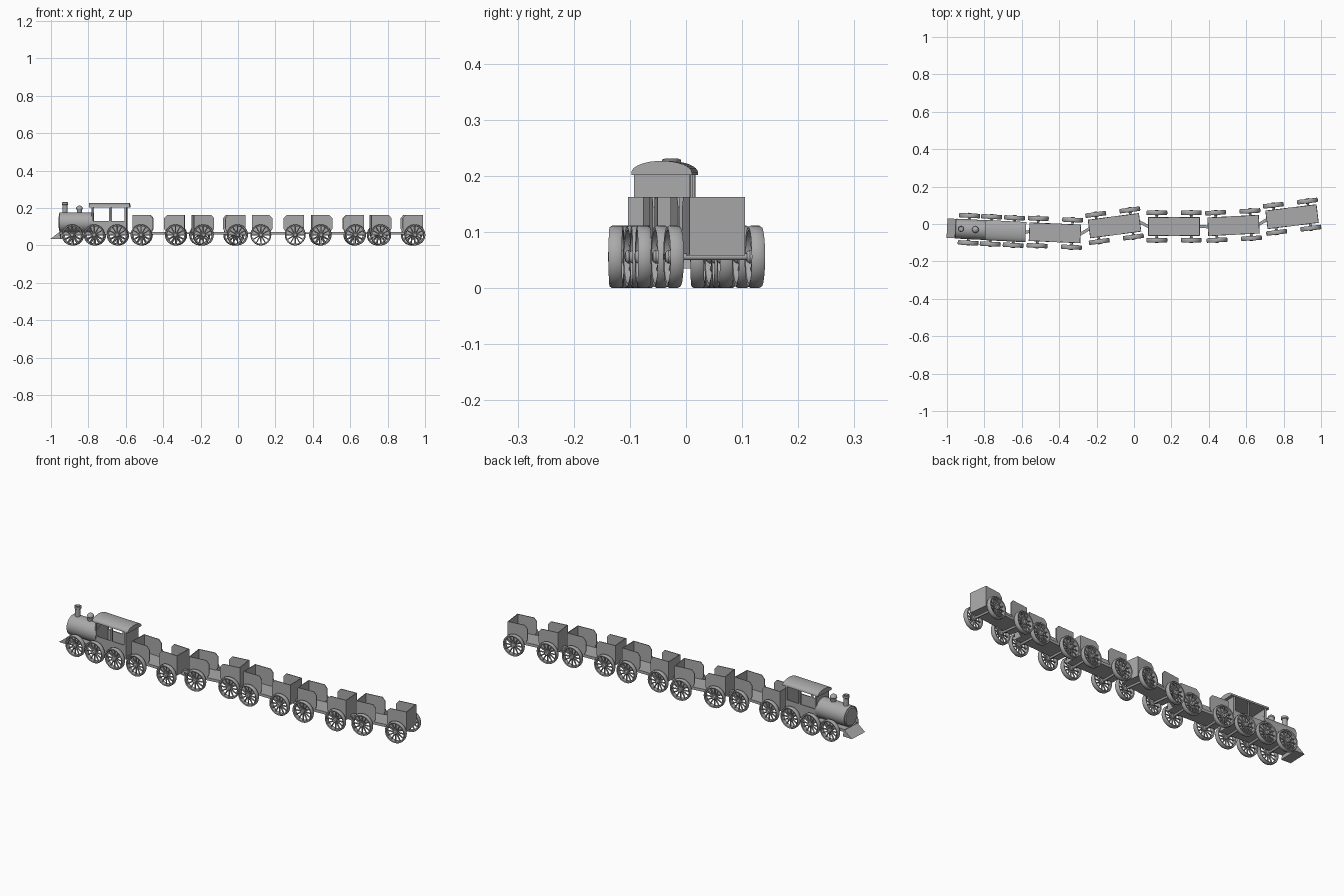
import bpy, bmesh
from math import radians, pi, cos, sin
from mathutils import Matrix, Vector

if "Cube" in bpy.data.objects:
    bpy.data.objects.remove(bpy.data.objects["Cube"])

grey = bpy.data.materials.new("plain_grey")
grey.use_nodes = True
COL = (0.4, 0.4, 0.4, 1)
grey.diffuse_color = COL
grey.node_tree.nodes["Principled BSDF"].inputs["Base Color"].default_value = COL


def mesh_from(name, bm):
    bmesh.ops.recalc_face_normals(bm, faces=bm.faces)
    me = bpy.data.meshes.new(name)
    bm.to_mesh(me)
    bm.free()
    me.materials.append(grey)
    me.shade_smooth()
    me.set_sharp_from_angle(angle=radians(35))
    return me


def place(name, me, frame):
    ob = bpy.data.objects.new(name, me)
    ob.matrix_world = frame
    bpy.context.collection.objects.link(ob)
    return ob


def box(bm, x0, x1, y0, y1, z0, z1):
    size = Matrix.Diagonal((x1 - x0, y1 - y0, z1 - z0, 1))
    mid = Matrix.Translation(((x0 + x1) / 2, (y0 + y1) / 2, (z0 + z1) / 2))
    bmesh.ops.create_cube(bm, size=1, matrix=mid @ size)


def prism(bm, pts, direction):
    """Extrude a closed outline along a direction."""
    f = bm.faces.new([bm.verts.new(p) for p in pts])
    new = bmesh.ops.extrude_face_region(bm, geom=[f], use_keep_orig=True)["geom"]
    bmesh.ops.translate(bm, vec=direction, verts=[v for v in new if isinstance(v, bmesh.types.BMVert)])


def lathe(bm, profile, frame, steps=32):
    """Revolve (radius, height) points around the frame's z axis."""
    verts = [bm.verts.new(frame @ Vector((r, 0, h))) for r, h in profile]
    edges = [bm.edges.new(p) for p in zip(verts, verts[1:])]
    bmesh.ops.spin(bm, geom=verts + edges, cent=frame.translation, axis=frame.col[2].xyz,
                   angle=2 * pi, steps=steps, use_merge=True)
    bmesh.ops.remove_doubles(bm, verts=bm.verts, dist=1e-5)


def frame_at(x, y, deg):
    return Matrix.Translation((x, y, 0)) @ Matrix.Rotation(radians(deg), 4, 'Z')


WHEEL_R = 0.056
TRACK = 0.073
FLOOR_Z, DECK_Z = 0.058, 0.072


def wheel_mesh():
    bm = bmesh.new()
    turn = Matrix.Rotation(pi / 2, 4, 'X')
    r = WHEEL_R
    # rounded rim
    lathe(bm, [(r - .009, -.011), (r - .003, -.012), (r, -.007), (r, .007),
               (r - .003, .012), (r - .009, .011), (r - .009, -.011)], turn)
    # hub
    lathe(bm, [(0, -.015), (.008, -.015), (.012, -.01), (.012, .01), (.008, .015), (0, .015)], turn, 16)
    # spokes
    for i in range(12):
        m = Matrix.Rotation(i * pi / 6, 4, 'Y') @ Matrix.Translation((0, 0, .029))
        bmesh.ops.create_cone(bm, segments=6, radius1=.004, radius2=.0032, depth=.042,
                              cap_ends=True, matrix=m)
    return mesh_from("wheel", bm)


def axle_mesh():
    bm = bmesh.new()
    bmesh.ops.create_cone(bm, segments=12, radius1=.006, radius2=.006, depth=2 * TRACK,
                          cap_ends=True, matrix=Matrix.Rotation(pi / 2, 4, 'X'))
    return mesh_from("axle", bm)


WHEEL, AXLE = wheel_mesh(), axle_mesh()


def wheel_pair(name, frame, x):
    place(name + "_axle", AXLE, frame @ Matrix.Translation((x, 0, WHEEL_R)))
    for side, s in (("left", 1), ("right", -1)):
        place(f"{name}_wheel_{side}", WHEEL, frame @ Matrix.Translation((x, s * TRACK, WHEEL_R)))


# Wagon: flat deck, end walls and notched side panels
CAR_L, CAR_W, CAR_TOP, T = 0.138, 0.05, 0.163, 0.004


def wagon_mesh():
    bm = bmesh.new()
    box(bm, -CAR_L, CAR_L, -CAR_W, CAR_W, FLOOR_Z, DECK_Z)
    for e in (-1, 1):
        xa, xb = sorted((e * CAR_L, e * (CAR_L - T)))
        box(bm, xa, xb, -CAR_W, CAR_W, DECK_Z, CAR_TOP)
        outline = [(CAR_L, DECK_Z), (CAR_L, CAR_TOP), (.046, CAR_TOP), (.03, CAR_TOP - .018),
                   (.03, DECK_Z + .018), (.04, DECK_Z)]
        for s in (-1, 1):
            prism(bm, [(e * x, s * CAR_W, z) for x, z in outline], (0, -s * T, 0))
    return mesh_from("wagon_body", bm)


WAGON = wagon_mesh()
wagons = [(-.423, -.047, -2.5), (-.104, -.009, 7.5), (.214, -.013, 0),
          (.532, -.008, 3), (.845, .039, 7)]
engine = frame_at(-.765, -.034, -2.9)
ends = [engine @ Vector((.18, 0, 0))]

for i, spec in enumerate(wagons, 1):
    f = frame_at(*spec)
    place(f"wagon_{i}_body", WAGON, f)
    for label, x in (("front", -.092), ("rear", .092)):
        wheel_pair(f"wagon_{i}_{label}", f, x)
    ends += [f @ Vector((-CAR_L, 0, 0)), f @ Vector((CAR_L, 0, 0))]

# Couplings between vehicles
for i in range(len(wagons)):
    a, b = ends[2 * i], ends[2 * i + 1]
    d = b - a
    bm = bmesh.new()
    box(bm, -.01, d.length + .01, -.008, .008, .061, .07)
    place(f"coupling_{i + 1}", mesh_from("coupling", bm),
          Matrix.Translation(a) @ d.to_track_quat('X', 'Z').to_matrix().to_4x4())

# Engine running gear
for label, x in (("front", -.118), ("middle", 0), ("rear", .123)):
    wheel_pair("engine_" + label, engine, x)


def engine_part(name, build):
    bm = bmesh.new()
    build(bm)
    place(name, mesh_from(name, bm), engine)


engine_part("engine_deck", lambda bm: box(bm, -.19, .175, -.05, .05, FLOOR_Z, DECK_Z))


def boiler(bm):
    axis = Matrix.Translation((0, 0, .124)) @ Matrix.Rotation(pi / 2, 4, 'Y')
    lathe(bm, [(0, -.192), (.044, -.192), (.049, -.188), (.053, -.188), (.053, -.01), (0, -.01)], axis, 40)


def chimney(bm):
    lathe(bm, [(0, .165), (.013, .165), (.013, .215), (.017, .218), (.017, .229), (.012, .231),
               (.011, .22), (0, .22)], Matrix.Translation((-.16, 0, 0)), 24)


def dome(bm):
    top = [(.018 * cos(a), .196 + .017 * sin(a)) for a in (k * pi / 12 for k in range(7))]
    lathe(bm, [(.014, .165), (.014, .19)] + top, Matrix.Translation((-.083, 0, 0)), 24)


def cowcatcher(bm):
    prism(bm, [(-.235, -.052, .035), (-.187, -.052, .072), (-.18, -.052, .035)], (0, .104, 0))


engine_part("boiler", boiler)
engine_part("chimney", chimney)
engine_part("steam_dome", dome)
engine_part("cowcatcher", cowcatcher)

# Cab: low side walls, pillars, closed ends and an arched roof
CX0, CX1, SILL, EAVE = -.017, .172, .13, .205


def cab(bm):
    for s in (-1, 1):
        ya, yb = sorted((s * .05, s * .045))
        box(bm, CX0, CX1, ya, yb, DECK_Z, SILL)
        for x in (CX0, .079, CX1 - .01):
            box(bm, x, x + .01, ya, yb, SILL, EAVE)
    for x in (CX0, CX1 - .005):
        box(bm, x, x + .005, -.05, .05, DECK_Z, EAVE)


def roof(bm):
    arch = [(-.03, .054 * cos(k * pi / 16), .206 + .021 * sin(k * pi / 16)) for k in range(17)]
    under = [(-.03, y, .202) for y in (-.054, .054)]
    prism(bm, arch + under, (.217, 0, 0))


engine_part("cab_walls", cab)
engine_part("cab_roof", roof)
